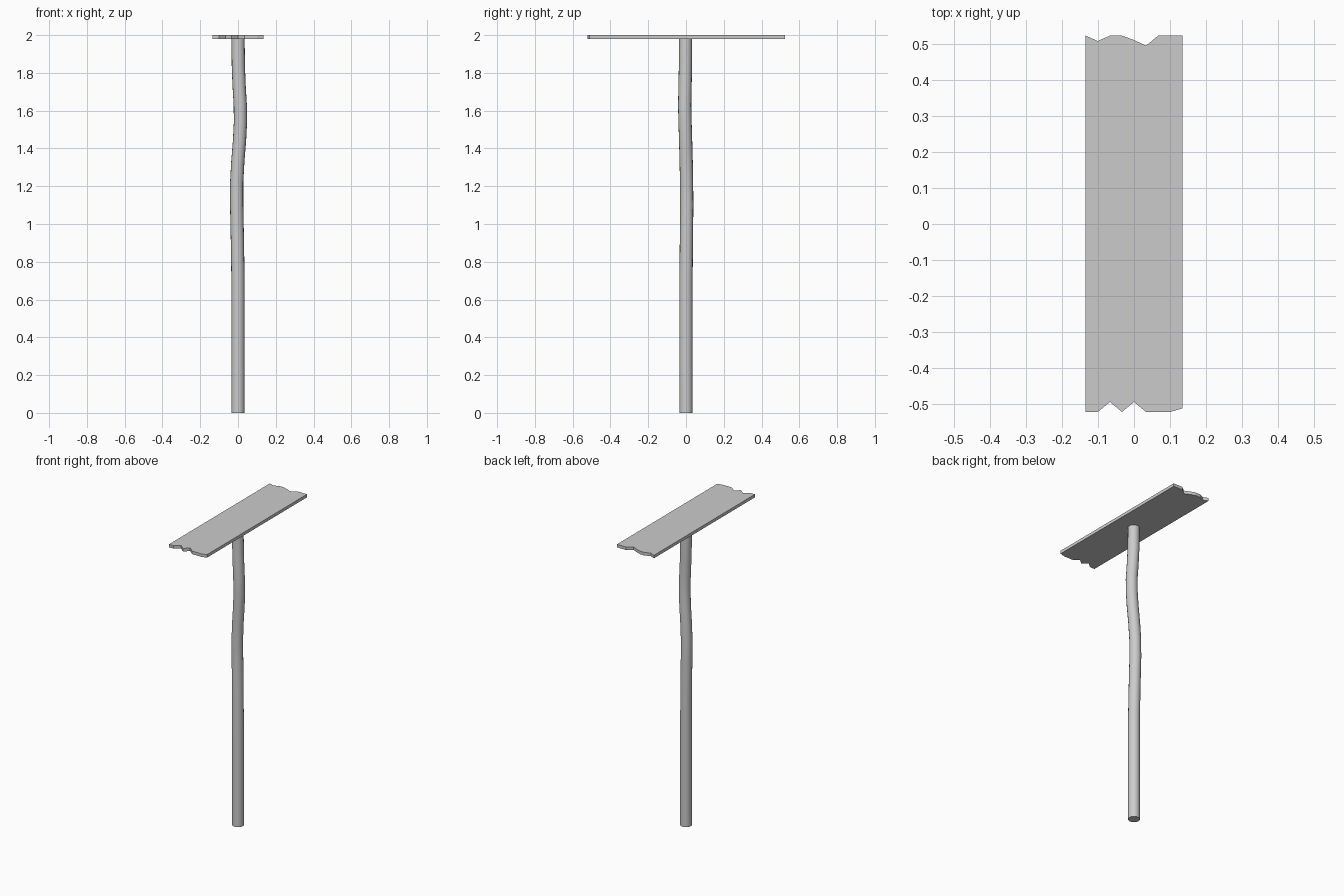
import bpy, bmesh, math

if "Cube" in bpy.data.objects:
    bpy.data.objects.remove(bpy.data.objects["Cube"])


def make_object(name, bm):
    bmesh.ops.recalc_face_normals(bm, faces=bm.faces)
    mesh = bpy.data.meshes.new(name)
    bm.to_mesh(mesh)
    bm.free()
    obj = bpy.data.objects.new(name, mesh)
    bpy.context.collection.objects.link(obj)
    return obj


# Crooked round post: (centre x, centre y, height) of each ring
SIDES, RADIUS = 16, 0.035
path = [(0, 0, 0), (0, 0, 0.7), (-0.003, 0.002, 0.9), (-0.007, 0.004, 1.1),
        (-0.007, 0.003, 1.22), (-0.001, 0.001, 1.33), (0.008, -0.002, 1.44),
        (0.013, -0.005, 1.54), (0.012, -0.007, 1.63), (0.006, -0.005, 1.73),
        (0.002, -0.003, 1.83), (0, -0.002, 1.99)]
bm = bmesh.new()
rings = []
for cx, cy, z in path:
    rings.append([bm.verts.new((cx + RADIUS * math.cos(2 * math.pi * i / SIDES),
                                cy + RADIUS * math.sin(2 * math.pi * i / SIDES), z))
                  for i in range(SIDES)])
for a, b in zip(rings, rings[1:]):
    for i in range(SIDES):
        j = (i + 1) % SIDES
        bm.faces.new((a[i], a[j], b[j], b[i]))
bm.faces.new(rings[0])
bm.faces.new(rings[-1])
post = make_object("post", bm)
bpy.context.view_layer.objects.active = post
post.select_set(True)
bpy.ops.object.shade_smooth_by_angle(angle=math.radians(40))

# Flat board with splintered ends, drawn as an outline and extruded
HALF_W, BOTTOM, TOP = 0.134, 1.98, 2.0
back = [0.523, 0.508, 0.523, 0.523, 0.511, 0.495, 0.523, 0.523, 0.523]
front = [-0.522, -0.522, -0.494, -0.522, -0.494, -0.522, -0.522, -0.522, -0.512]
xs = [-HALF_W + 2 * HALF_W * i / 8 for i in range(9)]
outline = list(zip(xs, front)) + list(zip(xs, back))[::-1]
bm = bmesh.new()
face = bm.faces.new([bm.verts.new((x, y, BOTTOM)) for x, y in outline])
ext = bmesh.ops.extrude_face_region(bm, geom=[face], use_keep_orig=True)
new_verts = [g for g in ext["geom"] if isinstance(g, bmesh.types.BMVert)]
bmesh.ops.translate(bm, verts=new_verts, vec=(0, 0, TOP - BOTTOM))
make_object("sign_board", bm)
